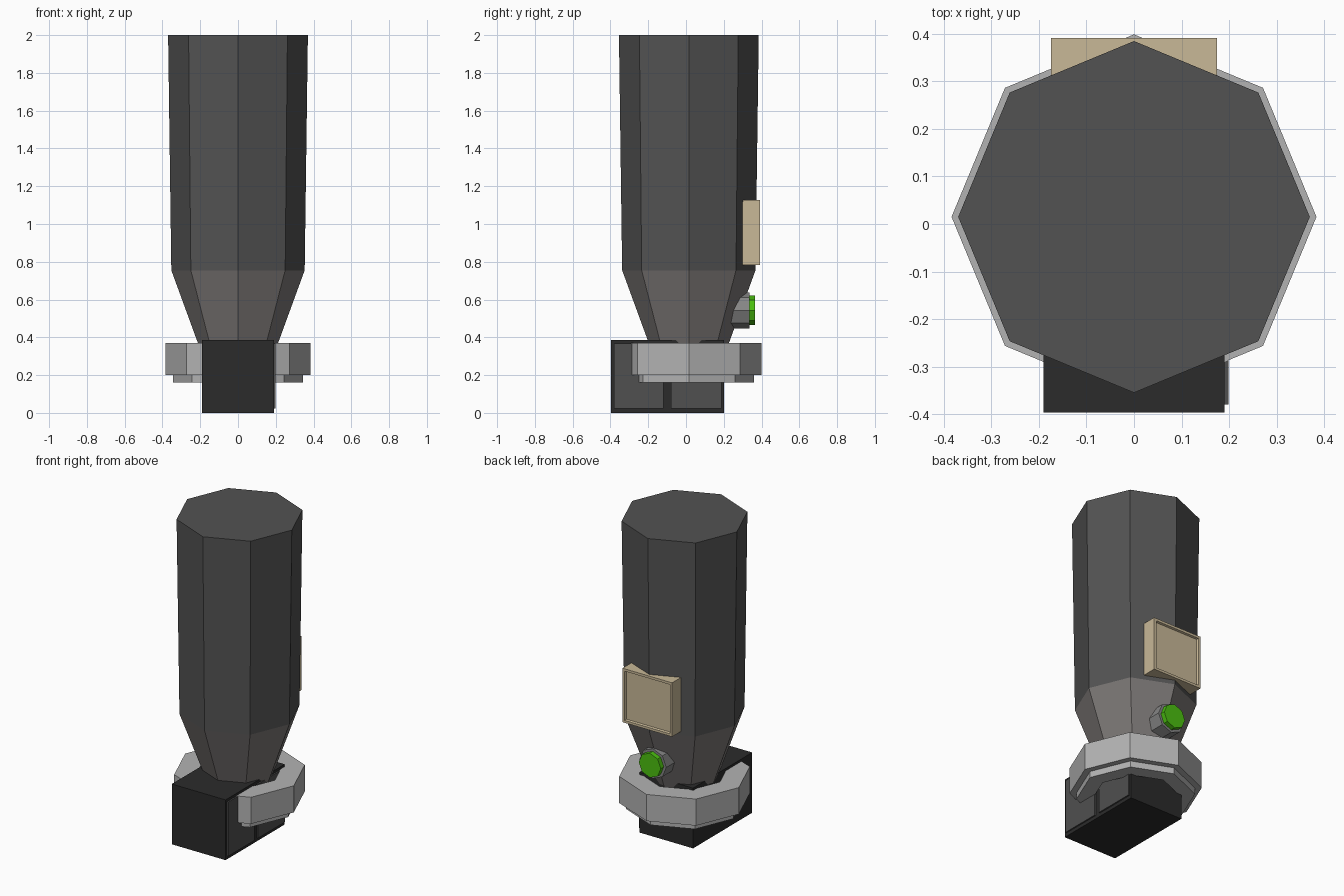
import bpy, bmesh
from math import cos, sin, pi

if "Cube" in bpy.data.objects:
    bpy.data.objects.remove(bpy.data.objects["Cube"])

CY = 0.015  # shared axis of the body and clamp


def material(name, rgb):
    m = bpy.data.materials.new(name)
    m.diffuse_color = (*rgb, 1)
    m.use_nodes = True
    m.node_tree.nodes["Principled BSDF"].inputs["Base Color"].default_value = m.diffuse_color
    return m


dark = material("dark_grey", (0.085, 0.085, 0.085))
taper = material("warm_grey", (0.2, 0.185, 0.18))
light = material("light_grey", (0.45, 0.45, 0.45))
black = material("near_black", (0.024, 0.024, 0.024))
panel_grey = material("panel_grey", (0.08, 0.08, 0.08))
mid = material("mid_grey", (0.24, 0.24, 0.24))
tan = material("tan", (0.58, 0.48, 0.31))
green = material("green", (0.07, 0.52, 0.005))


def finish(name, bm, mat):
    bmesh.ops.recalc_face_normals(bm, faces=bm.faces)
    me = bpy.data.meshes.new(name)
    bm.to_mesh(me)
    bm.free()
    me.materials.append(mat)
    ob = bpy.data.objects.new(name, me)
    bpy.context.collection.objects.link(ob)
    return ob


def octagon(name, mat, sections, place):
    """Eight-sided loft through (radius, height) sections."""
    bm = bmesh.new()
    rings = [[bm.verts.new(place(r * cos(i * pi / 4), r * sin(i * pi / 4), h))
              for i in range(8)] for r, h in sections]
    for a, b in zip(rings, rings[1:]):
        for i in range(8):
            j = (i + 1) % 8
            bm.faces.new((a[i], a[j], b[j], b[i]))
    bm.faces.new(rings[0])
    bm.faces.new(rings[-1])
    return finish(name, bm, mat)


def box(name, mat, lo, hi, recess=None):
    """Box between two corners; recess = (axis, frame width, depth) on its + side."""
    bm = bmesh.new()
    bmesh.ops.create_cube(bm, size=1)
    for v in bm.verts:
        v.co = [lo[k] + (v.co[k] + 0.5) * (hi[k] - lo[k]) for k in range(3)]
    if recess:
        axis, width, depth = recess
        bm.normal_update()
        face = [f for f in bm.faces if f.normal[axis] > 0.9]
        bmesh.ops.inset_region(bm, faces=face, thickness=width)
        bmesh.ops.inset_region(bm, faces=face, thickness=0.006, depth=-depth)
    return finish(name, bm, mat)


def clamp(name, outer, inner, z0, z1):
    """C-shaped octagonal band, open at the front where the box sits."""
    def pt(r, k):
        return (r * cos(k * pi / 4), CY + r * sin(k * pi / 4))
    x, y = pt(outer, -1)
    end = y - (x - 0.187) * (outer - outer * sin(pi / 4)) / x
    loop = [(0.187, end)] + [pt(outer, k) for k in range(-1, 6)] + [(-0.187, end)]
    loop += [pt(inner, k) for k in range(5, -2, -1)]
    bm = bmesh.new()
    f = bm.faces.new([bm.verts.new((px, py, z0)) for px, py in loop])
    new = bmesh.ops.extrude_face_region(bm, geom=[f])["geom"]
    bmesh.ops.translate(bm, vec=(0, 0, z1 - z0),
                        verts=[g for g in new if isinstance(g, bmesh.types.BMVert)])
    return finish(name, bm, light)


def upright(u, v, h):
    return (u, v + CY, h)


def rearward(u, v, h):
    return (u, h, v + 0.543)


# Main barrel and tapered lower section
octagon("barrel", dark, [(0.353, 0.755), (0.37, 2.0)], upright)
octagon("taper", taper, [(0.205, 0.35), (0.353, 0.755)], upright)

# Clamp band with a smaller step underneath
clamp("clamp_band", 0.384, 0.25, 0.2, 0.37)
clamp("clamp_step", 0.345, 0.25, 0.16, 0.2)

# Base box with two raised panels on its right side
box("base_box", black, (-0.19, -0.397, 0), (0.19, 0.2, 0.385))
for name, y0, y1 in (("front_side_panel", -0.38, -0.118), ("rear_side_panel", -0.08, 0.188)):
    box(name, panel_grey, (0.185, y0, 0.022), (0.199, y1, 0.368))

# Back plate with recessed face
box("back_plate", tan, (-0.175, 0.3, 0.782), (0.175, 0.391, 1.127), (1, 0.022, 0.012))

# Button and its housing
octagon("button_housing", mid, [(0.095, 0.2), (0.095, 0.335)], rearward)
octagon("button", green, [(0.078, 0.33), (0.078, 0.366)], rearward)
